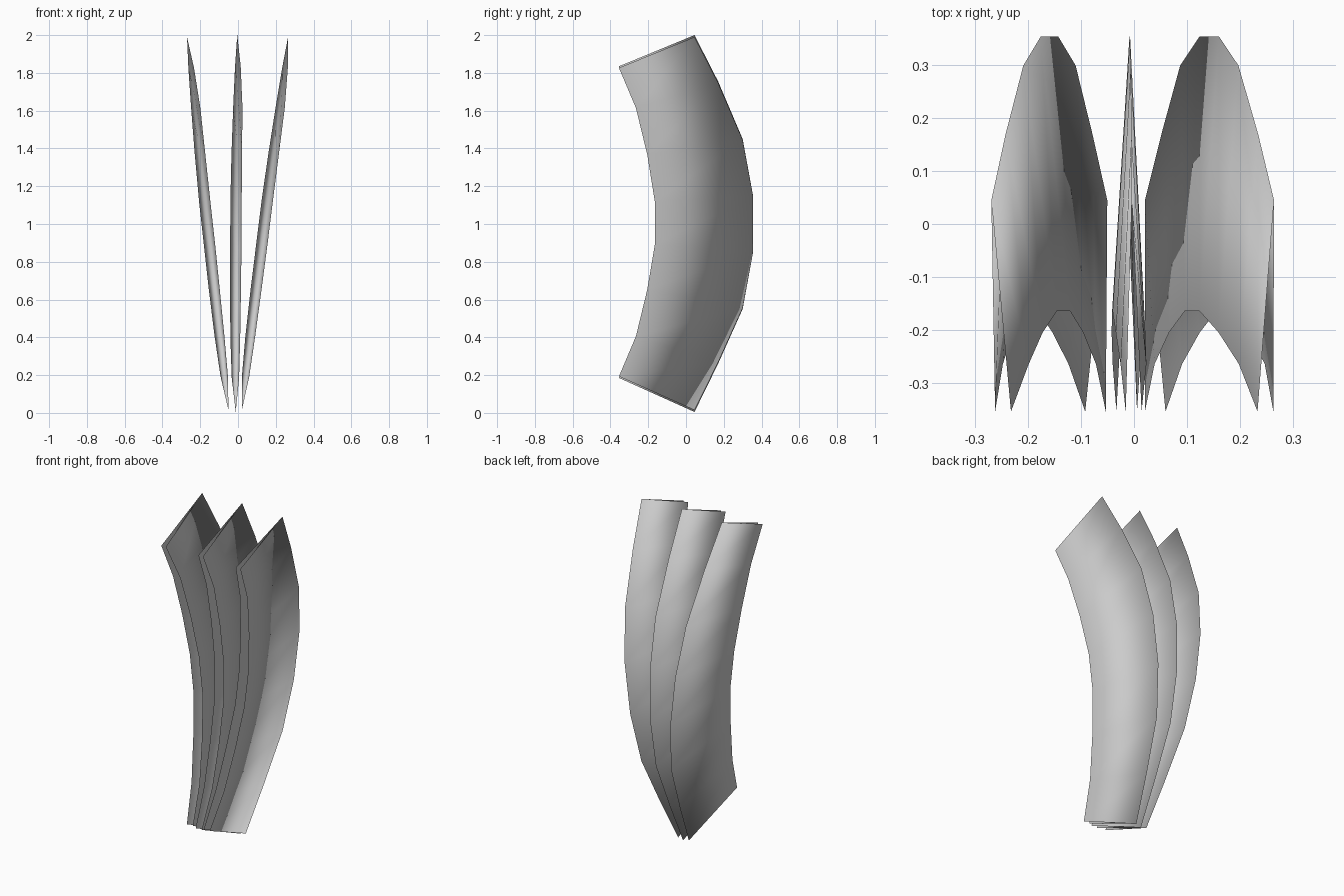
import bpy

if "Cube" in bpy.data.objects:
    bpy.data.objects.remove(bpy.data.objects["Cube"])

# Spine (back fold) and front rim of one blade in side view: (y, z)
spine = [(0.045, 0.005), (0.17, 0.26), (0.30, 0.55), (0.355, 0.85),
         (0.355, 1.15), (0.30, 1.45), (0.17, 1.755), (0.045, 2.0)]
rim = [(-0.355, 0.185), (-0.265, 0.40), (-0.205, 0.65), (-0.165, 0.89),
       (-0.165, 1.12), (-0.205, 1.37), (-0.265, 1.62), (-0.355, 1.835)]
# Sideways spread of the two rims away from the spine
left = [-0.022, -0.030, -0.033, -0.033, -0.033, -0.028, -0.020, -0.011]
right = [0.017, 0.022, 0.025, 0.027, 0.027, 0.028, 0.029, 0.019]


def blade(name, x0, lean, zscale):
    """Folded, open-fronted curved blade: one strip each side of the spine."""
    def at(p, dx=0.0):
        y, z = p
        return (x0 + lean * z + dx, y, 1 - (1 - z) * zscale)

    verts, faces = [], []
    for s, r, a, b in zip(spine, rim, left, right):
        verts += [at(r, a), at(s), at(r, b)]
    for i in range(len(spine) - 1):
        k = 3 * i
        faces += [(k, k + 3, k + 4, k + 1), (k + 1, k + 4, k + 5, k + 2)]
    mesh = bpy.data.meshes.new(name)
    mesh.from_pydata(verts, [], [f[::-1] for f in faces])
    for p in mesh.polygons:
        p.use_smooth = True
    obj = bpy.data.objects.new(name, mesh)
    bpy.context.collection.objects.link(obj)
    return obj


# Three blades fanned out from the base
blade("left_blade", -0.05, -0.11, 0.99)
blade("middle_blade", -0.012, 0.004, 1.0)
blade("right_blade", 0.02, 0.1225, 0.99)

# Outward-facing normals
import bmesh
for obj in bpy.data.objects:
    bm = bmesh.new()
    bm.from_mesh(obj.data)
    bm.normal_update()
    if sum(f.normal.x * (1 if i % 2 else -1) for i, f in enumerate(bm.faces)) < 0:
        bmesh.ops.reverse_faces(bm, faces=bm.faces[:])
    bm.to_mesh(obj.data)
    bm.free()
